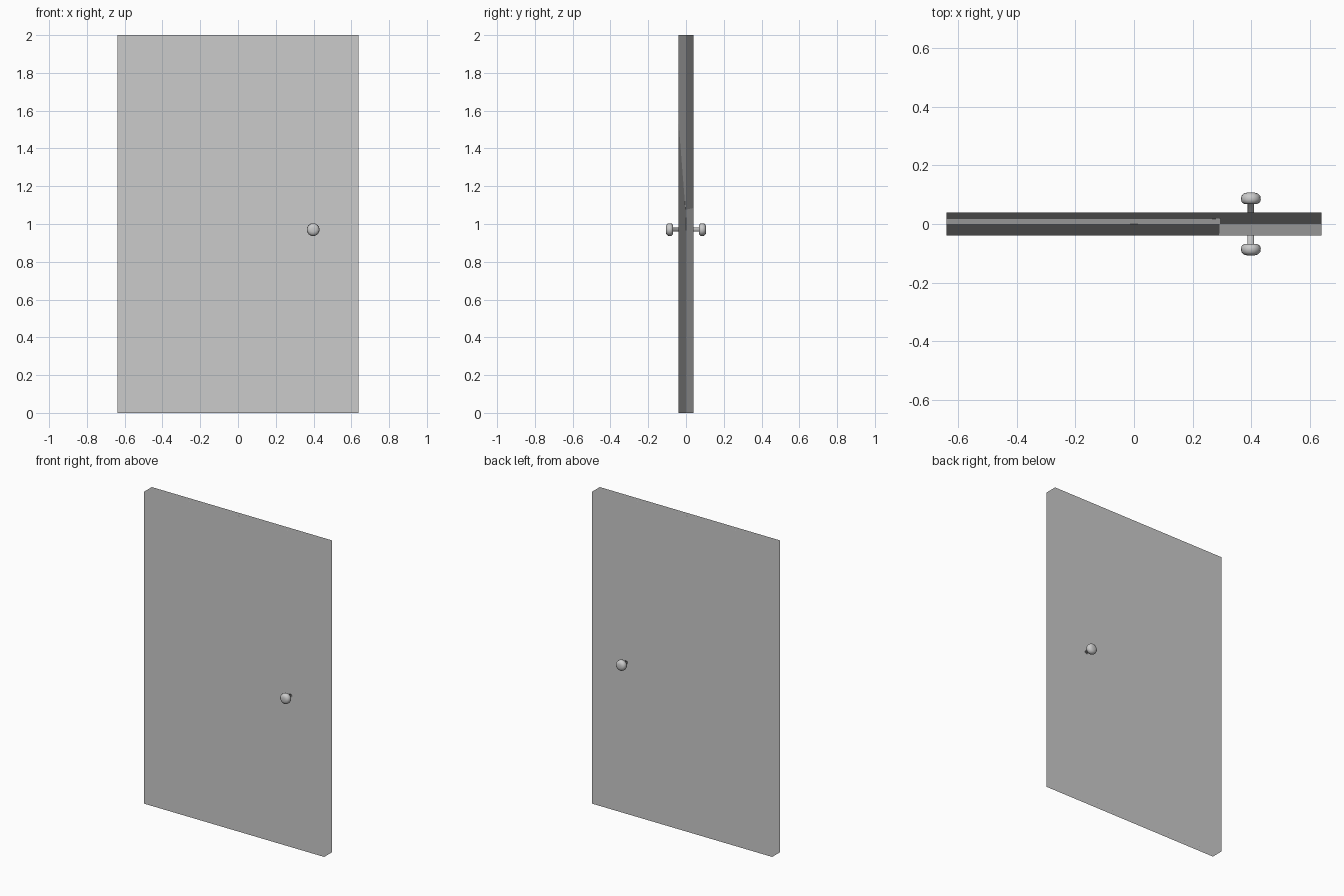
import bpy, bmesh
from math import cos, sin, tau

if "Cube" in bpy.data.objects:
    bpy.data.objects.remove(bpy.data.objects["Cube"])

# door slab, softly shaded box
bpy.ops.mesh.primitive_cube_add(size=1, location=(0, 0, 1))
door = bpy.context.object
door.name = "door_panel"
door.scale = (1.278, 0.078, 2.0)
bpy.ops.object.transform_apply(location=False, rotation=False, scale=True)
bpy.ops.object.shade_smooth()
weights = door.modifiers.new("Soft normals", 'WEIGHTED_NORMAL')
weights.weight = 100


def lathe_y(name, profile, segments, location):
    """Revolve (radius, depth) points around -y, capping both ends."""
    bm = bmesh.new()
    rings = []
    for r, d in profile:
        rings.append([bm.verts.new((r * cos(tau * i / segments), -d,
                                    r * sin(tau * i / segments)))
                      for i in range(segments)])
    for a, b in zip(rings, rings[1:]):
        for i in range(segments):
            j = (i + 1) % segments
            bm.faces.new((a[i], a[j], b[j], b[i]))
    bm.faces.new(rings[0])
    bm.faces.new(rings[-1])
    bmesh.ops.recalc_face_normals(bm, faces=bm.faces)
    mesh = bpy.data.meshes.new(name)
    bm.to_mesh(mesh)
    bm.free()
    for p in mesh.polygons:
        p.use_smooth = True
    obj = bpy.data.objects.new(name, mesh)
    bpy.context.collection.objects.link(obj)
    obj.location = location
    return obj


# round knob on a thin stem, mirrored to the back of the door
knob_profile = [(0.011, 0.035), (0.011, 0.068), (0.022, 0.068), (0.031, 0.074),
                (0.034, 0.084), (0.032, 0.096), (0.024, 0.104), (0.012, 0.107)]
knob = lathe_y("door_knobs", knob_profile, 16, (0.398, 0, 0.97))
mirror = knob.modifiers.new("Both sides", 'MIRROR')
mirror.use_axis = (False, True, False)
mirror.use_mirror_merge = False
